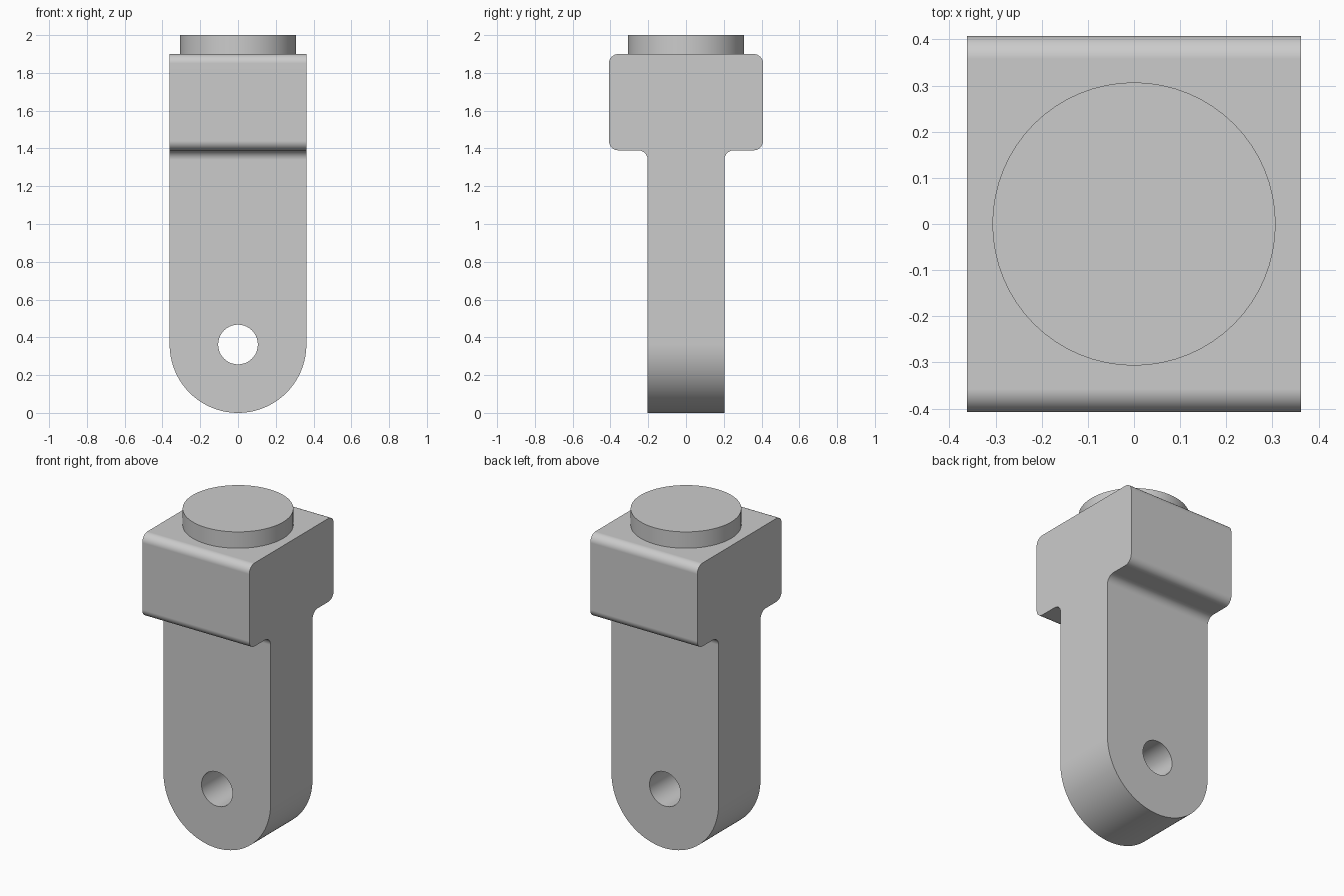
import bpy
import bmesh
from math import sin, cos, pi
from mathutils import Vector

if "Cube" in bpy.data.objects:
    bpy.data.objects.remove(bpy.data.objects["Cube"], do_unlink=True)

HALF_X = 0.362      # half width, also the radius of the rounded end
STEM_Y = 0.203
HEAD_Y = 0.408
HEAD_Z = (1.39, 1.9)
FILLET = 0.05
PEG_R = 0.307
HOLE_R = 0.105

steel = bpy.data.materials.new("plain grey")
steel.use_nodes = True
grey = (0.6, 0.6, 0.6, 1)
steel.diffuse_color = grey
steel.node_tree.nodes["Principled BSDF"].inputs["Base Color"].default_value = grey


def arc(cx, cy, r, start, end, steps):
    """Points on an arc, angles in quarter turns."""
    angles = [(start + (end - start) * i / steps) * pi / 2 for i in range(steps + 1)]
    return [(cx + r * cos(a), cy + r * sin(a)) for a in angles]


def prism(name, points, place, direction):
    """Extrude a flat outline along a direction."""
    bm = bmesh.new()
    face = bm.faces.new([bm.verts.new(place(u, v)) for u, v in points])
    moved = bmesh.ops.extrude_face_region(bm, geom=[face])["geom"]
    verts = [g for g in moved if isinstance(g, bmesh.types.BMVert)]
    bmesh.ops.translate(bm, verts=verts, vec=Vector(direction))
    bmesh.ops.recalc_face_normals(bm, faces=bm.faces)
    mesh = bpy.data.meshes.new(name)
    bm.to_mesh(mesh)
    bm.free()
    mesh.materials.append(steel)
    obj = bpy.data.objects.new(name, mesh)
    bpy.context.collection.objects.link(obj)
    return obj


def select(obj):
    bpy.ops.object.select_all(action="DESELECT")
    obj.select_set(True)
    bpy.context.view_layer.objects.active = obj


def carve(obj, cutter, operation):
    select(obj)
    mod = obj.modifiers.new(operation.lower(), "BOOLEAN")
    mod.operation, mod.object, mod.solver = operation, cutter, "EXACT"
    bpy.ops.object.modifier_apply(modifier=mod.name)
    bpy.data.objects.remove(cutter, do_unlink=True)


def smooth(obj):
    select(obj)
    bpy.ops.object.shade_smooth_by_angle(angle=pi / 6)
    mod = obj.modifiers.new("flat face normals", "WEIGHTED_NORMAL")
    mod.keep_sharp = True


# T-shaped side profile with rounded corners, mirrored across the middle
low, high = HEAD_Z
half = [(STEM_Y, -0.1)]
half += arc(STEM_Y + FILLET, low - FILLET, FILLET, 2, 1, 8)
half += arc(HEAD_Y - FILLET, low + FILLET, FILLET, -1, 0, 8)
half += arc(HEAD_Y - FILLET, high - FILLET, FILLET, 0, 1, 8)
profile = half + [(-y, z) for y, z in reversed(half)]
body = prism("clevis_body", profile, lambda y, z: (-0.5, y, z), (1, 0, 0))

# Rounded lower end, kept where it meets the profile
outline = arc(0, HALF_X, HALF_X, 2, 4, 64) + [(HALF_X, 2.5), (-HALF_X, 2.5)]
carve(body, prism("end_cutter", outline, lambda x, z: (x, -1, z), (0, 2, 0)), "INTERSECT")

# Pin hole
hole = arc(0, HALF_X, HOLE_R, 0, 4, 64)[:-1]
carve(body, prism("hole_cutter", hole, lambda x, z: (x, -1, z), (0, 2, 0)), "DIFFERENCE")
smooth(body)

# Round peg on top
circle = arc(0, 0, PEG_R, 0, 4, 64)[:-1]
peg = prism("top_peg", circle, lambda x, y: (x, y, high), (0, 0, 2 - high))
smooth(peg)
